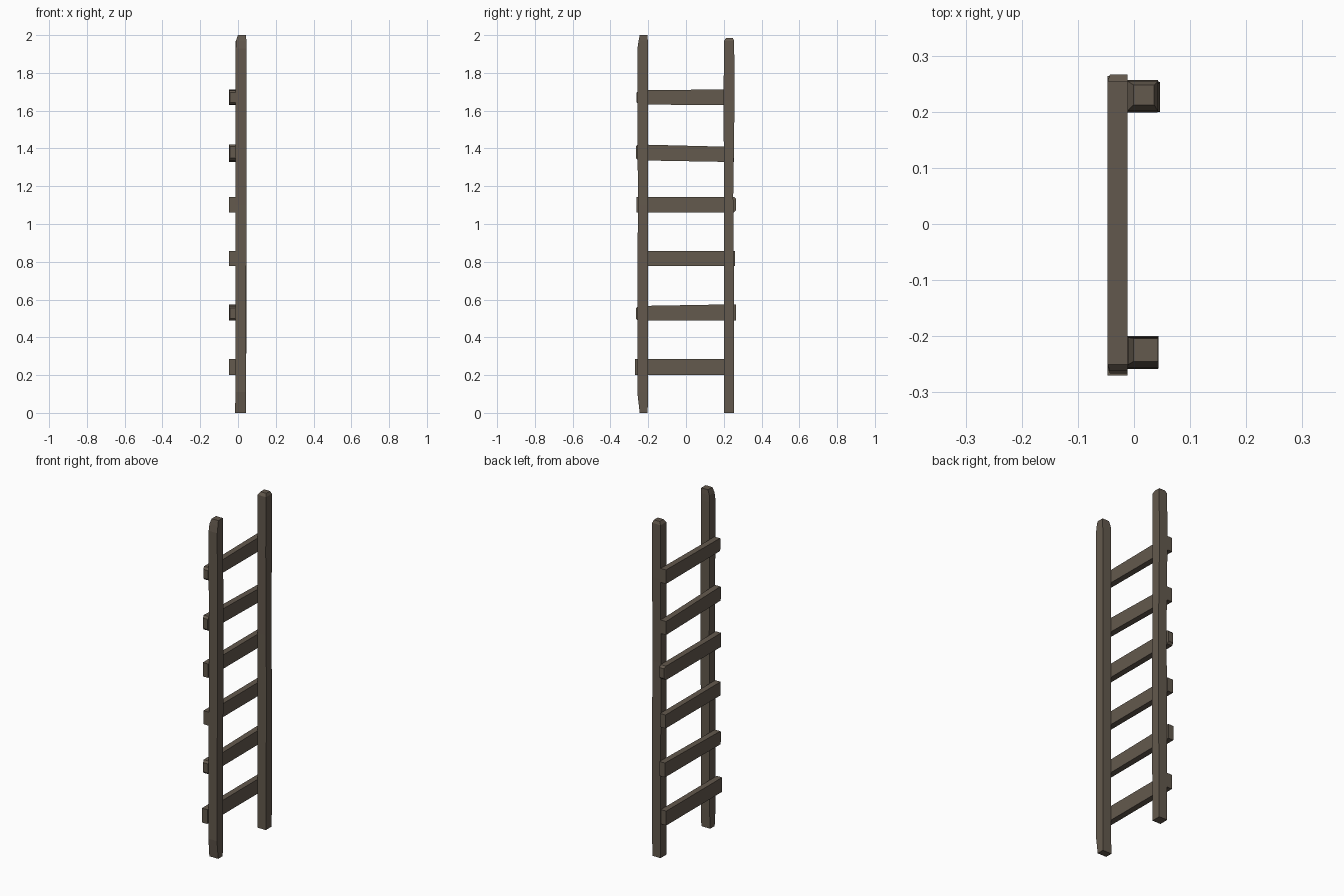
import bpy

# Brown weathered wood
wood = bpy.data.materials.new("wood")
wood.diffuse_color = (0.125, 0.1, 0.075, 1)


def loft(name, sections):
    """Skin a run of four-cornered sections into a closed beam."""
    verts = [p for s in sections for p in s]
    faces = [(3, 2, 1, 0)]
    for i in range(len(sections) - 1):
        a, b = 4 * i, 4 * i + 4
        for k in range(4):
            n = (k + 1) % 4
            faces.append((a + k, a + n, b + n, b + k))
    e = len(verts) - 4
    faces.append((e, e + 1, e + 2, e + 3))
    mesh = bpy.data.meshes.new(name)
    mesh.from_pydata(verts, [], faces)
    mesh.materials.append(wood)
    obj = bpy.data.objects.new(name, mesh)
    bpy.context.collection.objects.link(obj)
    return obj


def rail(name, rows):
    # rows: z, x0, x1, y0, y1
    loft(name, [[(x0, y0, z), (x1, y0, z), (x1, y1, z), (x0, y1, z)]
                for z, x0, x1, y0, y1 in rows])


def rung(name, rows):
    # rows: y, z0, z1, outer x
    loft(name, [[(xo, y, z0), (xo, y, z1), (-0.012, y, z1), (-0.012, y, z0)]
                for y, z0, z1, xo in rows])


# Hewn side rails with worn ends
rail("left_rail", [
    (0.0, -0.016, 0.042, -0.245, -0.203),
    (0.11, -0.013, 0.043, -0.258, -0.201),
    (1.1, -0.012, 0.044, -0.255, -0.2),
    (1.93, -0.012, 0.044, -0.257, -0.201),
    (1.97, -0.011, 0.044, -0.251, -0.202),
    (2.0, -0.001, 0.043, -0.245, -0.204)])
rail("right_rail", [
    (0.0, -0.012, 0.042, 0.2, 0.255),
    (0.75, -0.012, 0.046, 0.2, 0.253),
    (1.15, -0.012, 0.043, 0.201, 0.25),
    (1.65, -0.012, 0.042, 0.199, 0.257),
    (1.968, -0.012, 0.043, 0.201, 0.255),
    (1.985, -0.001, 0.036, 0.212, 0.248)])

# Rungs nailed to the outer side: left end (y, z0, z1), right end, blunted end
rungs = [
    ((-0.27, 0.201, 0.286), (0.252, 0.201, 0.286), 0),
    ((-0.265, 0.488, 0.566), (0.264, 0.490, 0.575), -1),
    ((-0.256, 0.777, 0.857), (0.259, 0.777, 0.857), 0),
    ((-0.262, 1.062, 1.144), (0.266, 1.062, 1.144), 1),
    ((-0.266, 1.337, 1.421), (0.254, 1.328, 1.408), -1),
    ((-0.262, 1.632, 1.708), (0.254, 1.630, 1.713), -1)]
for i, (l, r, blunt) in enumerate(rungs):
    rows = [(*l, -0.047), (*r, -0.047)]
    if blunt:
        y, z0, z1 = l if blunt < 0 else r
        c = 0.012
        end = (y, z0 + c, z1 - c, -0.043)
        body = (y - blunt * c, z0, z1, -0.047)
        rows = [end, body, rows[1]] if blunt < 0 else [rows[0], body, end]
    rung(f"rung_{i + 1}", rows)
